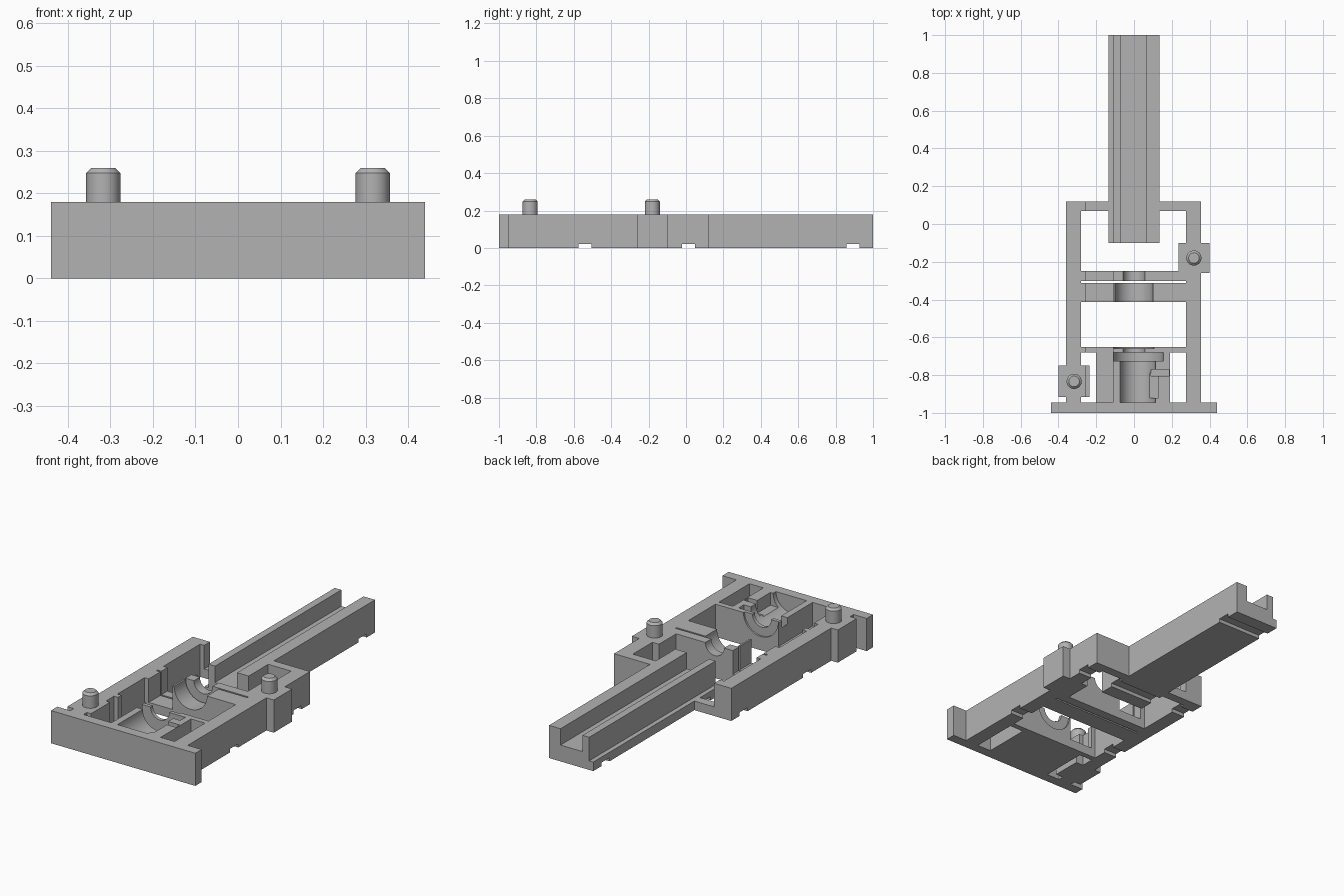
import bpy
import bmesh
from math import pi
from mathutils import Matrix

cube = bpy.data.objects.get("Cube")
if cube:
    bpy.data.objects.remove(cube, do_unlink=True)

TOP = 0.18
grey = bpy.data.materials.new("light_grey")
grey.use_nodes = True
grey.diffuse_color = (0.45, 0.45, 0.45, 1)
grey.node_tree.nodes["Principled BSDF"].inputs["Base Color"].default_value = (0.45, 0.45, 0.45, 1)


def to_object(name, bm):
    mesh = bpy.data.meshes.new(name)
    bm.to_mesh(mesh)
    bm.free()
    mesh.materials.append(grey)
    obj = bpy.data.objects.new(name, mesh)
    bpy.context.collection.objects.link(obj)
    return obj


def box(name, x0, x1, y0, y1, z0=0.0, z1=TOP):
    bm = bmesh.new()
    size = Matrix.Diagonal((x1 - x0, y1 - y0, z1 - z0, 1))
    place = Matrix.Translation(((x0 + x1) / 2, (y0 + y1) / 2, (z0 + z1) / 2))
    bmesh.ops.create_cube(bm, size=1, matrix=place @ size)
    return to_object(name, bm)


def bore(x, radius, y0, y1):
    """Cylinder along y, centred on the top plane."""
    bm = bmesh.new()
    place = Matrix.Translation((x, (y0 + y1) / 2, TOP)) @ Matrix.Rotation(pi / 2, 4, "X")
    bmesh.ops.create_cone(bm, cap_ends=True, segments=64, radius1=radius,
                          radius2=radius, depth=y1 - y0, matrix=place)
    return to_object("bore_cutter", bm)


def combine(target, tool, operation):
    mod = target.modifiers.new(operation.lower(), "BOOLEAN")
    mod.operation = operation
    mod.solver = "EXACT"
    mod.object = tool
    bpy.context.view_layer.objects.active = target
    bpy.ops.object.modifier_apply(modifier=mod.name)
    bpy.data.objects.remove(tool, do_unlink=True)


def cut(target, *tools):
    for tool in tools:
        combine(target, tool, "DIFFERENCE")


def join(target, *tools):
    for tool in tools:
        combine(target, tool, "UNION")


# Open rectangular frame with front plate and peg blocks
frame = box("frame", -0.36, 0.355, -0.97, 0.12)
cut(frame, box("opening", -0.28, 0.275, -0.96, 0.07, -1, 1))
join(frame,
     box("plate", -0.44, 0.44, -1, -0.945),
     box("front_block", -0.40, -0.235, -0.915, -0.75),
     box("rear_block", 0.235, 0.40, -0.26, -0.10))

# Cross members, each with its half-round seat
front_wall = box("front_wall", -0.28, 0.275, -0.68, -0.65)
cut(front_wall, bore(0, 0.057, -0.7, -0.6), bore(0, 0.105, -0.66, -0.6))
bearing_block = box("bearing_block", -0.28, 0.275, -0.413, -0.312)
cut(bearing_block, bore(0, 0.1, -0.5, -0.3))
rear_wall = box("rear_wall", -0.28, 0.275, -0.302, -0.25)
cut(rear_wall, bore(0, 0.057, -0.4, -0.2))

# Motor cradle with flange slot and terminal notch
cradle = box("motor_cradle", -0.2, 0.19, -0.945, -0.68)
cut(cradle,
    bore(0.02, 0.093, -1, -0.6),
    bore(0.02, 0.135, -0.725, -0.6),
    box("notch", 0.09, 0.185, -0.805, -0.77, 0.09, 1),
    box("slot", 0.08, 0.13, -0.92, -0.79, 0.11, 1))

# Long guide channel
guide = box("guide_channel", -0.135, 0.135, -0.1, 1)
cut(guide, box("groove", -0.07, 0.065, -1, 2, 0.09, 1))

# Low cable passage along one side, and shallow grooves across the underside
body_parts = [frame, front_wall, bearing_block, rear_wall, cradle, guide]
for part in body_parts:
    cut(part, box("passage", -0.255, -0.11, -0.945, 2, 0.05, 1))
    if part is frame:
        cut(part, box("guide_gap", -0.135, 0.135, 0, 0.2, -1, 1))
    for y in (-0.54, 0.013, 0.893):
        cut(part, box("strap_groove", -1, 1, y - 0.035, y + 0.035, -1, 0.02))

# Chamfered locating pegs
for name, x, y in (("front_peg", -0.317, -0.833), ("rear_peg", 0.317, -0.18)):
    bm = bmesh.new()
    bmesh.ops.create_cone(bm, cap_ends=True, segments=48, radius1=0.04, radius2=0.04,
                          depth=0.16, matrix=Matrix.Translation((x, y, 0.18)))
    rim = [e for e in bm.edges if all(v.co.z > 0.25 for v in e.verts)]
    bmesh.ops.bevel(bm, geom=rim, offset=0.012, segments=1, affect="EDGES")
    body_parts.append(to_object(name, bm))

# Smooth curved seats and pegs while keeping crisp edges
bpy.ops.object.select_all(action="DESELECT")
for part in body_parts:
    part.select_set(True)
bpy.context.view_layer.objects.active = frame
bpy.ops.object.shade_smooth_by_angle(angle=pi / 6)
